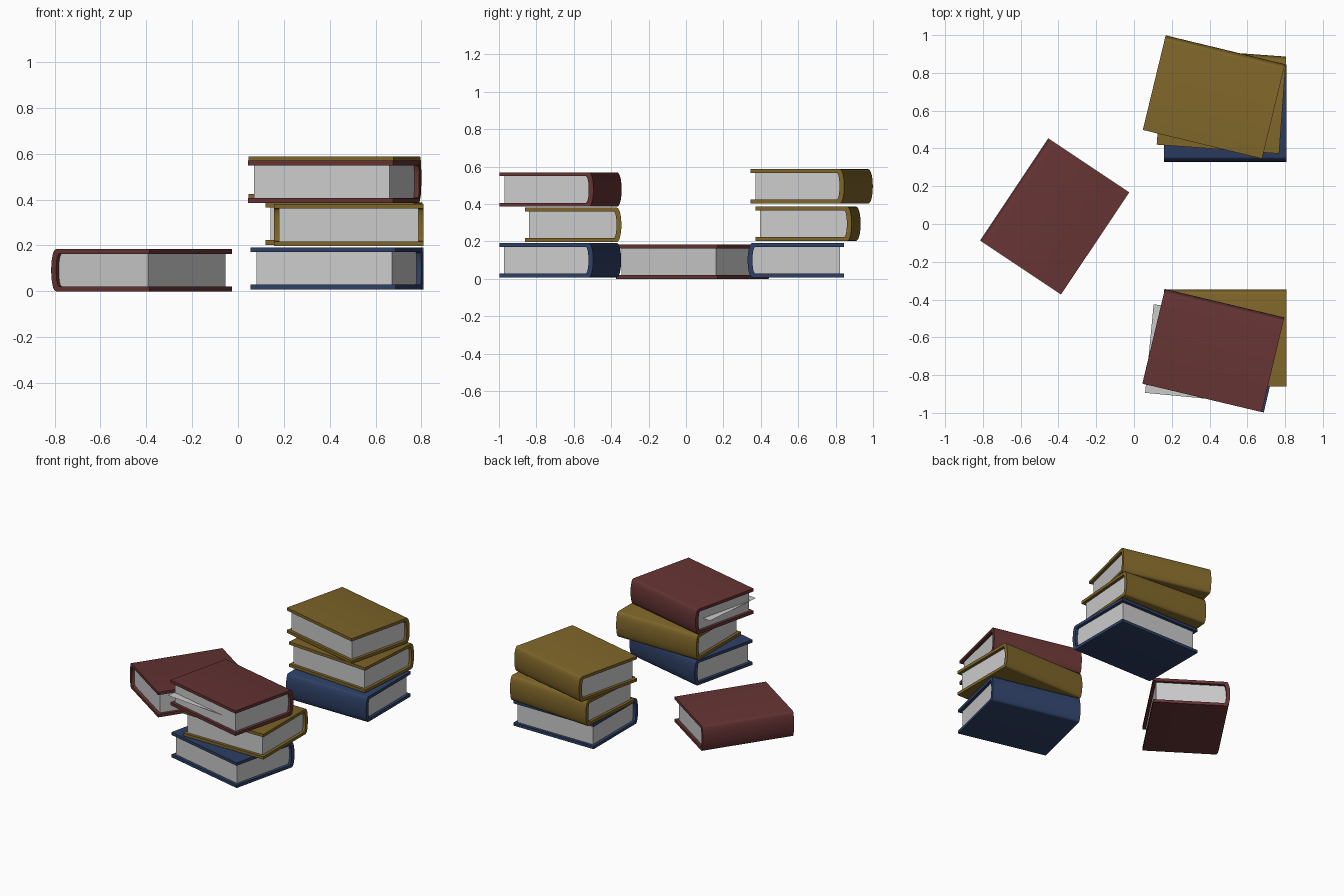
import bpy
import math

if "Cube" in bpy.data.objects:
    bpy.data.objects.remove(bpy.data.objects["Cube"])

LENGTH, WIDTH, THICK = 0.65, 0.515, 0.184
BOARD, INSET, BULGE = 0.021, 0.021, 0.026


def material(name, rgb):
    m = bpy.data.materials.new(name)
    m.diffuse_color = (*rgb, 1)
    m.use_nodes = True
    m.node_tree.nodes["Principled BSDF"].inputs["Base Color"].default_value = m.diffuse_color
    return m


maroon = material("maroon", (0.13, 0.033, 0.033))
gold = material("gold", (0.21, 0.13, 0.022))
blue = material("blue", (0.027, 0.05, 0.13))


def place(ob, x, y, z, angle):
    ob.location = (x, y, z)
    ob.rotation_euler = (0, 0, math.radians(angle))


def extrude(name, profile, length, mat=None):
    """Extrude a closed (y, z) profile along x, centred on x = 0."""
    n = len(profile)
    verts = [(s * length / 2, y, z) for s in (-1, 1) for y, z in profile]
    faces = [tuple(range(n))[::-1], tuple(range(n, 2 * n))]
    faces += [(i, (i + 1) % n, (i + 1) % n + n, i + n) for i in range(n)]
    me = bpy.data.meshes.new(name)
    me.from_pydata(verts, [], faces)
    ob = bpy.data.objects.new(name, me)
    bpy.context.collection.objects.link(ob)
    if mat:
        me.materials.append(mat)
    bpy.ops.object.select_all(action='DESELECT')
    ob.select_set(True)
    bpy.context.view_layer.objects.active = ob
    bpy.ops.object.shade_smooth_by_angle(angle=math.radians(30))
    return ob


def spine_arc(y_tip, half, bulge, steps=16):
    """Rounded spine curve running from bottom to top."""
    pts = []
    for i in range(steps + 1):
        a = -math.pi / 2 + math.pi * i / steps
        pts.append((y_tip - bulge * (1 - math.cos(a) ** 0.9 if abs(math.cos(a)) > 1e-6 else 1),
                    THICK / 2 + half * math.sin(a)))
    return pts


def book(name, mat, x, y, z, angle):
    fore, tip = -WIDTH / 2, WIDTH / 2
    outer = spine_arc(tip, THICK / 2, BULGE)
    inner = spine_arc(tip - 0.026, THICK / 2 - BOARD, 0.016)
    # wrap-around cover
    cover = [(fore, 0)] + outer + [(fore, THICK), (fore, THICK - BOARD)]
    cover += inner[::-1] + [(fore, BOARD)]
    place(extrude(name + "_cover", cover, LENGTH, mat), x, y, z, angle)
    # page block
    pages = [(fore + INSET, BOARD)] + inner + [(fore + INSET, THICK - BOARD)]
    place(extrude(name + "_pages", pages, LENGTH - 2 * INSET), x, y, z, angle)


# single book
book("single_book", maroon, -0.42, 0.04, 0.0, 56.3)
# back stack
book("back_stack_bottom", blue, 0.483, 0.587, 0.008, 180)
book("back_stack_middle", gold, 0.463, 0.653, 0.203, -4.2)
book("back_stack_top", gold, 0.423, 0.672, 0.403, -13.6)
# front stack
book("front_stack_bottom", blue, 0.43, -0.672, 0.008, -13.3)
book("front_stack_middle", gold, 0.483, -0.603, 0.197, 0)
book("front_stack_top", maroon, 0.42, -0.67, 0.386, -13.4)

# loose page slipping out of the top book
bpy.ops.mesh.primitive_plane_add(size=1)
sheet = bpy.context.object
sheet.name = "loose_page"
sheet.scale = (0.61, 0.47, 1)
place(sheet, 0.385, -0.689, 0.478, -5.5)
